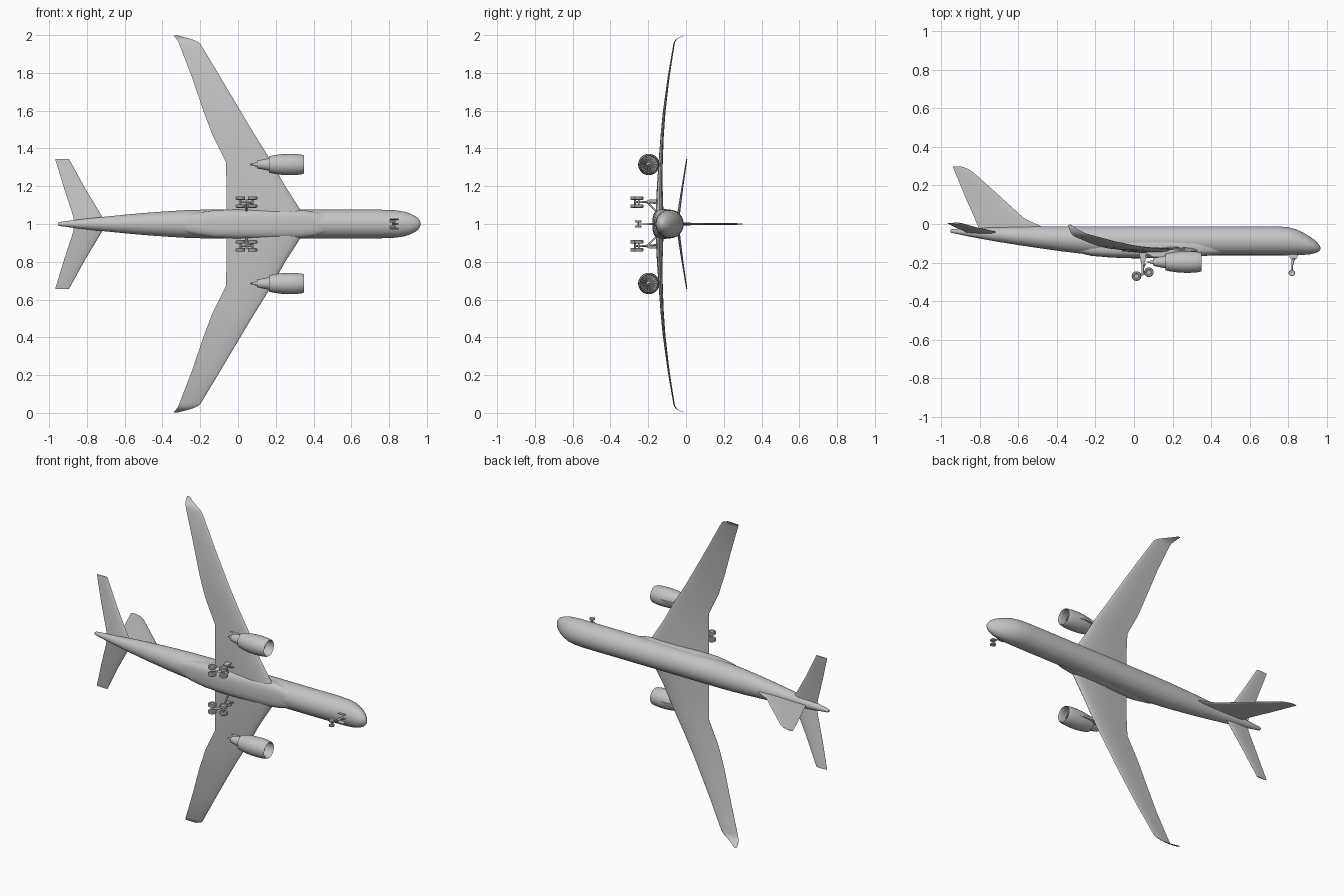
import bpy, bmesh, math
from mathutils import Vector

if "Cube" in bpy.data.objects:
    bpy.data.objects.remove(bpy.data.objects["Cube"])

paint = bpy.data.materials.new("light grey paint")
paint.diffuse_color = (0.55, 0.55, 0.55, 1)
paint.use_nodes = True
paint.node_tree.nodes["Principled BSDF"].inputs["Base Color"].default_value = paint.diffuse_color
# Aircraft axes: nose +x, up +y, span along z about z = 1


def finish(bm, name, angle=35):
    bmesh.ops.recalc_face_normals(bm, faces=bm.faces[:])
    me = bpy.data.meshes.new(name)
    bm.to_mesh(me)
    bm.free()
    me.materials.append(paint)
    for p in me.polygons:
        p.use_smooth = True
    me.set_sharp_from_angle(angle=math.radians(angle))
    ob = bpy.data.objects.new(name, me)
    bpy.context.collection.objects.link(ob)
    return ob


def loft(bm, rings, caps=True):
    vs = [[bm.verts.new(p) for p in r] for r in rings]
    n = len(vs[0])
    for a, b in zip(vs, vs[1:]):
        for i in range(n):
            j = (i + 1) % n
            bm.faces.new((a[i], a[j], b[j], b[i]))
    if caps:
        bm.faces.new(vs[0])
        bm.faces.new(vs[-1])


def oval(x, y, hh, hw, n=40, power=1.0):
    ring = []
    for i in range(n):
        a = 2 * math.pi * i / n
        c, s = math.cos(a), math.sin(a)
        ring.append((x, y + hh * math.copysign(abs(s) ** power, s),
                     1 + hw * math.copysign(abs(c) ** power, c)))
    return ring


def revolve(bm, profile, y, z, n=32):
    loft(bm, [[(x, y + r * math.cos(2 * math.pi * i / n), z + r * math.sin(2 * math.pi * i / n))
               for i in range(n)] for x, r in profile], caps=False)


def rod(bm, a, b, r, n=12):
    a, b = Vector(a), Vector(b)
    d = (b - a).normalized()
    u = d.orthogonal().normalized()
    w = d.cross(u)
    ring = [r * (u * math.cos(2 * math.pi * i / n) + w * math.sin(2 * math.pi * i / n)) for i in range(n)]
    loft(bm, [[a + o for o in ring], [b + o for o in ring]])


def wheel(bm, x, y, z, r, w):
    n = 20
    prof = [(-.35, .45), (-.5, .6), (-.5, .85), (-.3, 1), (.3, 1), (.5, .85), (.5, .6), (.35, .45)]
    loft(bm, [[(x + r * k * math.cos(2 * math.pi * i / n), y + r * k * math.sin(2 * math.pi * i / n), z + w * t)
               for i in range(n)] for t, k in prof])


# Aerofoil section: chord fraction, half thickness fraction
FOIL = [(0, 0), (.02, .2), (.08, .36), (.2, .48), (.38, .5), (.6, .38), (.8, .2), (1, .03)]
SECTION = FOIL + [(t, -h) for t, h in reversed(FOIL[1:])]


def surface(name, stations, thick_axis):
    """stations: leading x, trailing x, y, z, thickness"""
    bm = bmesh.new()
    rings = []
    for le, te, y, z, th in stations:
        ring = []
        for t, h in SECTION:
            p = Vector((le + (te - le) * t, y, z))
            p[thick_axis] += h * th
            ring.append(p)
        rings.append(ring)
    loft(bm, rings)
    return finish(bm, name, 40)


# Fuselage: x, bottom, top, half width
hull = [(-.952, -.043, -.029, .007), (-.94, -.047, -.026, .011), (-.85, -.066, -.022, .023),
        (-.72, -.09, -.018, .037), (-.6, -.109, -.015, .049), (-.5, -.124, -.013, .058),
        (-.38, -.141, -.012, .067), (-.28, -.153, -.012, .073), (-.18, -.16, -.012, .076),
        (0, -.162, -.012, .076), (.4, -.162, -.012, .076), (.74, -.162, -.012, .076),
        (.8, -.162, -.017, .0745), (.84, -.1615, -.027, .072), (.88, -.16, -.046, .065),
        (.91, -.157, -.064, .056), (.935, -.152, -.082, .044), (.952, -.146, -.099, .031),
        (.962, -.139, -.112, .018), (.967, -.128, -.124, .003)]
bm = bmesh.new()
loft(bm, [oval(x, (b + t) / 2, (t - b) / 2, w) for x, b, t, w in hull])
finish(bm, "fuselage", 50)

# Belly fairing between the wings
fair = [(-.3, -.12, .027, .04), (-.22, -.122, .043, .06), (-.12, -.122, .052, .074), (0, -.122, .056, .079),
        (.2, -.122, .053, .079), (.32, -.122, .047, .077), (.4, -.122, .041, .066), (.46, -.122, .035, .05)]
bm = bmesh.new()
loft(bm, [oval(x, y, hh, hw, 32, .7) for x, y, hh, hw in fair])
finish(bm, "belly_fairing", 50)

# Wings with upswept tips, tailplanes
wing = [(.36, -.06, -.14, .02, .044), (.327, -.06, -.14, .08, .04), (.25, -.061, -.139, .2, .03),
        (.177, -.064, -.134, .33, .022), (.09, -.135, -.126, .47, .017), (.018, -.18, -.116, .59, .014),
        (-.095, -.245, -.092, .78, .010), (-.197, -.31, -.064, .95, .007), (-.215, -.317, -.059, .966, .006),
        (-.248, -.325, -.05, .979, .005), (-.288, -.334, -.03, .99, .004), (-.325, -.342, -.005, .999, .003)]
tail = [(-.70, -.868, -.045, .01, .017), (-.72, -.872, -.041, .04, .015),
        (-.81, -.921, -.02, .19, .010), (-.895, -.968, .004, .345, .006)]
for side, label in ((1, "left"), (-1, "right")):
    for part, data in (("wing", wing), ("tailplane", tail)):
        surface(f"{label}_{part}", [(a, b, y, 1 + side * s, t) for a, b, y, s, t in data], 1)

# Vertical fin with dorsal fillet
surface("fin", [(-.45, -.80, -.03, 1, .014), (-.485, -.81, -.01, 1, .014), (-.525, -.817, .008, 1, .014),
                (-.57, -.826, .03, 1, .013), (-.70, -.878, .148, 1, .011), (-.835, -.928, .27, 1, .008),
                (-.865, -.936, .288, 1, .006), (-.9, -.94, .299, 1, .004)], 2)

# Engines
EY = -.197
for side, label in ((1, "left"), (-1, "right")):
    ez = 1 + side * .315
    bm = bmesh.new()
    revolve(bm, [(.2, .03), (.2, .046), (.165, .041), (.163, .043), (.19, .049), (.23, .0545), (.28, .0565),
                 (.32, .0545), (.342, .051), (.35, .048), (.345, .0455), (.325, .0445), (.285, .047)], EY, ez)
    finish(bm, f"{label}_nacelle", 50)
    bm = bmesh.new()
    revolve(bm, [(.21, .035), (.165, .033), (.135, .027), (.1, .02), (.104, .014), (.085, .007), (.065, .001)], EY, ez)
    finish(bm, f"{label}_exhaust_core")
    # Spinner, back disc and twisted fan blades
    bm = bmesh.new()
    revolve(bm, [(.318, .0005), (.312, .006), (.302, .010), (.287, .013), (.286, .047)], EY, ez)
    for i in range(20):
        a = 2 * math.pi * i / 20
        q = [(.296, .011, a), (.288, .011, a + .2), (.288, .046, a + .2), (.299, .046, a)]
        bm.faces.new([bm.verts.new((x, EY + r * math.cos(t), ez + r * math.sin(t))) for x, r, t in q])
    finish(bm, f"{label}_fan")
    # Pylon
    outline = [(.3, -.145), (.25, -.137), (.17, -.13), (.08, -.128), (.03, -.133), (.065, -.152),
               (.1, -.172), (.16, -.172), (.28, -.16)]
    bm = bmesh.new()
    loft(bm, [[(x, y, ez + d) for x, y in outline] for d in (-.006, .006)])
    finish(bm, f"{label}_pylon", 30)

    # Main landing gear: four wheel bogie, strut and braces
    gz = 1 + side * .116
    bm = bmesh.new()
    for x, y in ((.013, -.27), (.077, -.25)):
        for d in (-.021, .021):
            wheel(bm, x, y, gz + d, .025, .018)
        rod(bm, (x, y, gz - .024), (x, y, gz + .024), .005)
    finish(bm, f"{label}_main_wheels")
    bm = bmesh.new()
    rod(bm, (.013, -.27, gz), (.077, -.25, gz), .006)
    rod(bm, (.045, -.26, gz), (.045, -.2, gz), .006)
    rod(bm, (.045, -.21, gz), (.045, -.135, gz), .009)
    rod(bm, (.045, -.205, gz), (.045, -.15, 1 + side * .06), .0045)
    rod(bm, (.045, -.2, gz), (.085, -.14, gz - side * .01), .004)
    rod(bm, (.045, -.235, gz), (.06, -.205, gz), .003)
    finish(bm, f"{label}_main_strut")
    # Strut door on the outer side
    bm = bmesh.new()
    door = [(.025, -.14), (.065, -.14), (.06, -.195), (.035, -.195)]
    loft(bm, [[(x, y, gz + side * d) for x, y in door] for d in (.011, .014)])
    finish(bm, f"{label}_main_gear_door")

# Nose landing gear
bm = bmesh.new()
for d in (-.014, .014):
    wheel(bm, .818, -.253, 1 + d, .0165, .011)
rod(bm, (.818, -.253, .985), (.818, -.253, 1.015), .004)
finish(bm, "nose_wheels")
bm = bmesh.new()
rod(bm, (.818, -.253, 1), (.822, -.2, 1), .004)
rod(bm, (.822, -.21, 1), (.826, -.15, 1), .0065)
rod(bm, (.822, -.2, 1), (.85, -.155, 1), .0035)
finish(bm, "nose_strut")
for side, label in ((1, "left"), (-1, "right")):
    bm = bmesh.new()
    door = [(.805, -.15), (.85, -.15), (.845, -.18), (.808, -.18)]
    loft(bm, [[(x, y, 1 + side * (d + (-.15 - y) * .15)) for x, y in door] for d in (.021, .024)])
    finish(bm, f"{label}_nose_gear_door")
